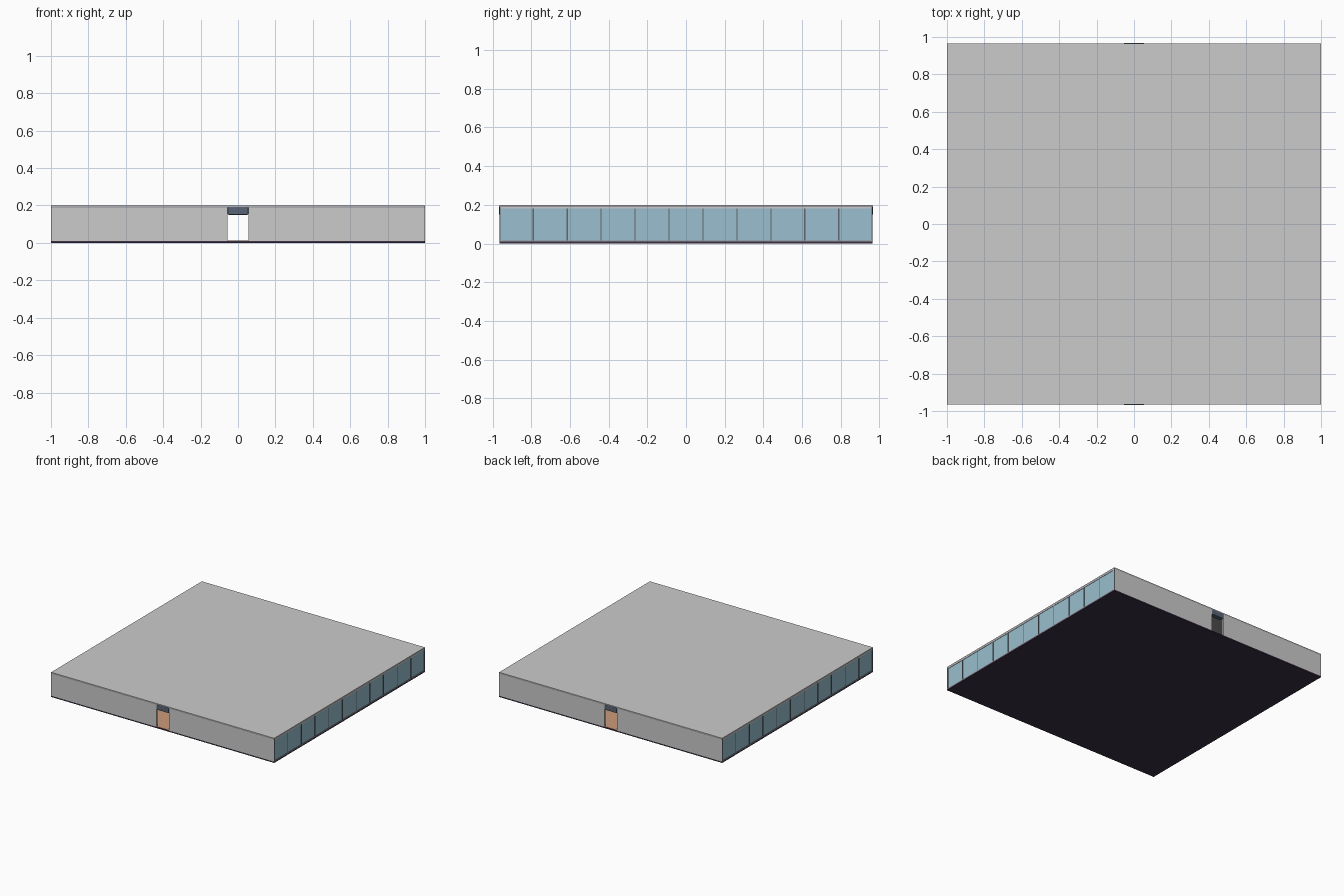
import bpy

if "Cube" in bpy.data.objects:
    bpy.data.objects.remove(bpy.data.objects["Cube"])

W, D, H = 1.0, 0.965, 0.2      # half width, half depth, height
T = 0.012                      # wall thickness
DOOR = 0.055                   # half door width


def material(name, rgb):
    m = bpy.data.materials.new(name)
    m.diffuse_color = (*rgb, 1)
    m.use_nodes = True
    m.node_tree.nodes["Principled BSDF"].inputs["Base Color"].default_value = m.diffuse_color
    return m


def box(name, lo, hi, mat=None, bevel=0):
    bpy.ops.mesh.primitive_cube_add(size=1, location=[(a + b) / 2 for a, b in zip(lo, hi)])
    o = bpy.context.object
    o.name = name
    o.scale = [b - a for a, b in zip(lo, hi)]
    bpy.ops.object.transform_apply(location=False, rotation=False, scale=True)
    if mat:
        o.data.materials.append(mat)
    if bevel:
        b = o.modifiers.new("bevel", 'BEVEL')
        b.width, b.segments = bevel, 2
    return o


wood = material("wood", (0.60, 0.33, 0.20))
base_dark = material("base_dark", (0.045, 0.028, 0.055))
glass = material("glass", (0.32, 0.52, 0.62))
frame = material("frame", (0.12, 0.13, 0.15))
slate = material("slate", (0.10, 0.13, 0.18))
trim = material("trim", (0.30, 0.30, 0.32))

# Base slab with wooden floor on top
box("base_slab", (-W, -D, 0), (W, D, 0.01), base_dark)
box("wood_floor", (-W + T, -D + 0.003, 0.01), (W - T, D - 0.003, 0.012), wood)

# Roof: trim layer below the grey top sheet
box("roof_trim", (-W, -D, 0.189), (W, D, 0.194), trim)
box("roof_top", (-W, -D, 0.194), (W, D, H))

for s, side in ((-1, "front"), (1, "back")):
    y0, y1 = sorted((s * D, s * (D - T)))
    # Solid wall halves either side of the doorway
    for x0, x1, lr in ((-W, -DOOR, "left"), (DOOR, W, "right")):
        box(f"{side}_wall_{lr}", (x0, y0, 0.01), (x1, y1, 0.189))
    # Rounded box above the doorway
    h0, h1 = sorted((s * (D + 0.003), s * (D - 0.035)))
    box(f"{side}_door_header", (-DOOR, h0, 0.15), (DOOR, h1, 0.193), slate, 0.005)

N = 11
step = 2 * D / N
for s, side in ((-1, "left"), (1, "right")):
    # Glass strip between bottom and top rails
    x0, x1 = sorted((s * (W - 0.003), s * (W - 0.010)))
    box(f"{side}_glass", (x0, -D + T, 0.016), (x1, D - T, 0.181), glass)
    f0, f1 = sorted((s * W, s * (W - T)))
    box(f"{side}_bottom_rail", (f0, -D + T, 0.01), (f1, D - T, 0.016), trim)
    box(f"{side}_top_rail", (f0, -D + T, 0.181), (f1, D - T, 0.189))
    # Thin mullions between panes
    for i in range(1, N):
        y = -D + i * step
        box(f"{side}_mullion", (f0, y - 0.003, 0.016), (f1, y + 0.003, 0.181), frame)
    # Glazed wall ends with a dark corner strip
    for e in (-1, 1):
        g0, g1 = sorted((s * W, s * (W + 0.0008)))
        a, b = sorted((e * (D - 0.006), e * (D - T)))
        box(f"{side}_corner_glass", (g0, a, 0.016), (g1, b, 0.181), glass)
        a, b = sorted((e * D, e * (D - 0.006)))
        box(f"{side}_corner_strip", (g0, a, 0.01), (g1, b, 0.189), frame)
